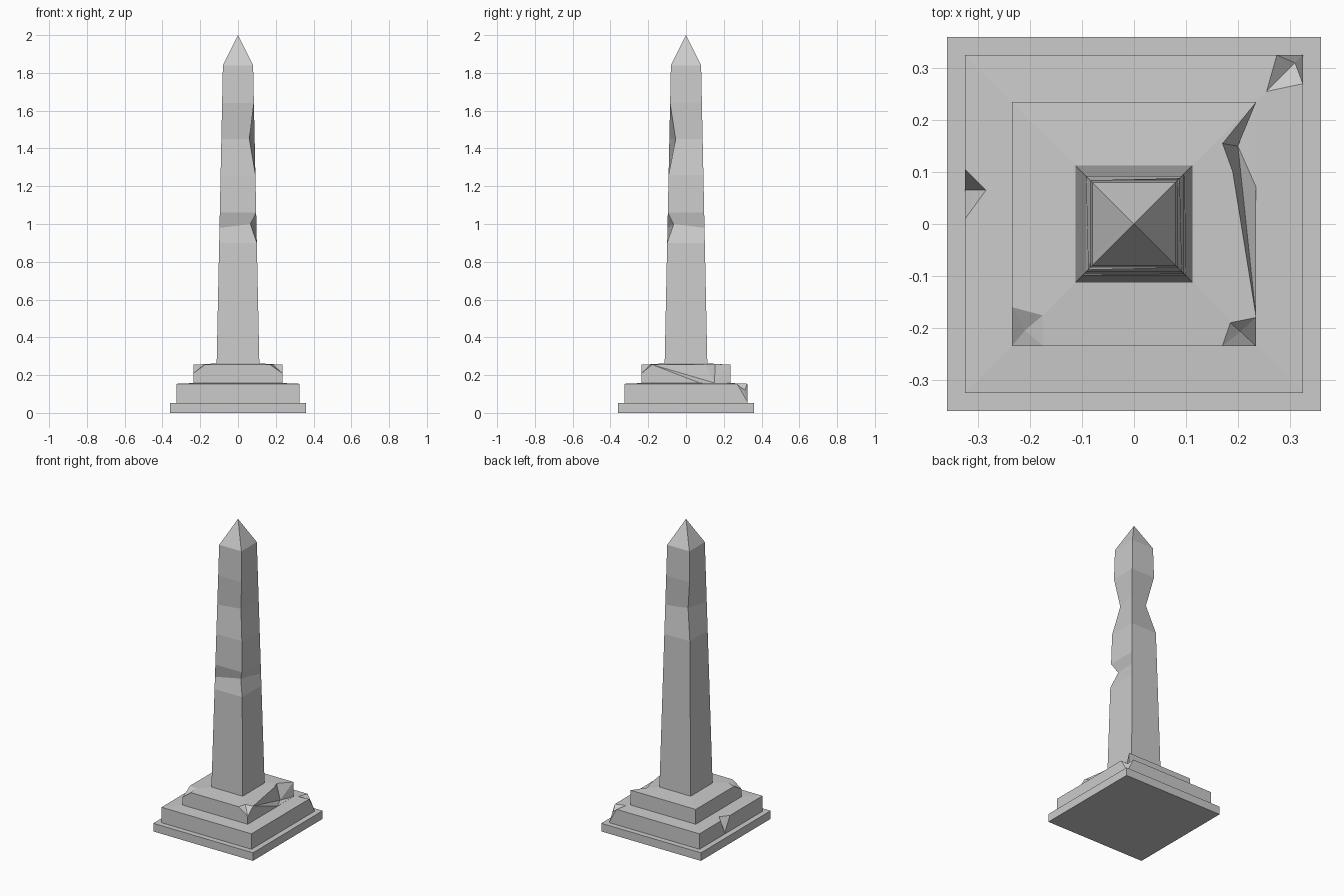
import bpy, bmesh
from mathutils import Vector

if "Cube" in bpy.data.objects:
    bpy.data.objects.remove(bpy.data.objects["Cube"])


def finish(name, bm):
    bmesh.ops.recalc_face_normals(bm, faces=bm.faces)
    mesh = bpy.data.meshes.new(name)
    bm.to_mesh(mesh)
    bm.free()
    ob = bpy.data.objects.new(name, mesh)
    bpy.context.collection.objects.link(ob)
    return ob


def square(h, z):
    return [Vector(p) for p in ((-h, -h, z), (h, -h, z), (h, h, z), (-h, h, z))]


def loft(name, rings, tip=None, bottom=True):
    """Skin four-cornered rings; close with a pointed tip or a flat top."""
    bm = bmesh.new()
    rows = [[bm.verts.new(p) for p in r] for r in rings]
    for a, b in zip(rows, rows[1:]):
        for i in range(4):
            j = (i + 1) % 4
            bm.faces.new((a[i], a[j], b[j], b[i]))
    if bottom:
        bm.faces.new(rows[0][::-1])
    if tip:
        t = bm.verts.new(tip)
        for i in range(4):
            bm.faces.new((rows[-1][i], rows[-1][(i + 1) % 4], t))
    else:
        bm.faces.new(rows[-1])
    return finish(name, bm)


def chip(target, rim, inner, outer):
    """Knock a faceted chip out of target: rim on the surface, inner = deepest point."""
    bm = bmesh.new()
    r = [bm.verts.new(p) for p in rim]
    for tip in (inner, outer):
        t = bm.verts.new(tip)
        for i in range(len(r)):
            bm.faces.new((r[i], r[(i + 1) % len(r)], t))
    cutter = finish("chip_cutter", bm)
    cutter.hide_render = True
    mod = target.modifiers.new("chip", 'BOOLEAN')
    mod.operation, mod.solver, mod.object = 'DIFFERENCE', 'EXACT', cutter
    bpy.context.view_layer.objects.active = target
    bpy.ops.object.modifier_apply(modifier=mod.name)
    bpy.data.objects.remove(cutter)


# stepped pedestal with slightly sloped treads
pedestal = loft("pedestal", [square(h, z) for h, z in (
    (.36, 0), (.36, .053), (.325, .053), (.325, .154),
    (.235, .158), (.235, .255), (.113, .262))])

# upper step: front left and front right corners
chip(pedestal, [(-.235, -.16, .255), (-.175, -.175, .259), (-.175, -.235, .255), (-.235, -.235, .21)],
     (-.21, -.205, .235), (-.3, -.3, .32))
chip(pedestal, [(.235, -.18, .255), (.185, -.19, .258), (.17, -.235, .255), (.235, -.235, .21)],
     (.205, -.207, .236), (.3, -.3, .32))

# upper step: long break on the right side
chip(pedestal, [(.235, -.18, .256), (.19, .1, .259), (.17, .155, .26), (.2355, .2355, .256),
                (.2355, .2355, .159), (.2355, .07, .159)],
     (.2, .15, .159), (.32, .1, .32))

# middle step: back right corner and left side nick
chip(pedestal, [(.275, .325, .154), (.255, .255, .157), (.325, .27, .154), (.325, .325, .06)],
     (.31, .31, .12), (.4, .4, .25))
chip(pedestal, [(-.325, .105, .154), (-.285, .065, .156), (-.325, .01, .154), (-.325, .065, .06)],
     (-.306, .065, .107), (-.4, .06, .25))

# tapered shaft with worn corners and pointed cap
levels = (.262, .9, .98, 1.06, 1.26, 1.45, 1.64, 1.84)
rings = [square(.113 - .033 * (z - .262) / 1.578, z) for z in levels]
rings[2][1] = Vector((.066, -.066, 1.0))
rings[5][1] = Vector((.06, -.055, 1.45))
rings[5][3] = Vector((-.05, .05, 1.45))
loft("shaft", rings, tip=(0, 0, 2), bottom=False)
